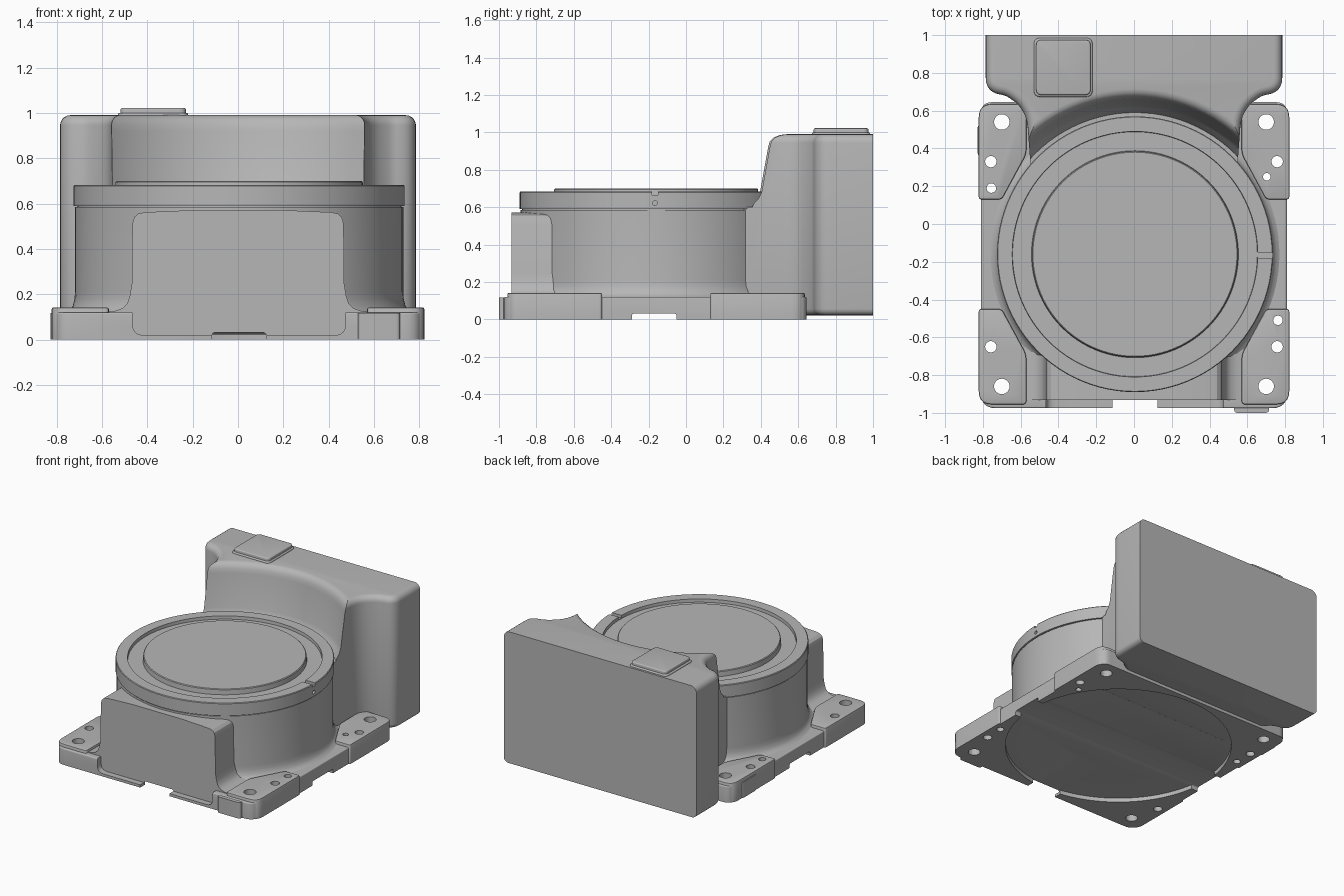
import bpy, bmesh, math
from mathutils import Vector

if "Cube" in bpy.data.objects:
    bpy.data.objects.remove(bpy.data.objects["Cube"])

CX, CY = 0.005, -0.16          # drum axis
grey = bpy.data.materials.new("cast_grey")
grey.diffuse_color = (0.47, 0.47, 0.47, 1)
grey.use_nodes = True
grey.node_tree.nodes["Principled BSDF"].inputs["Base Color"].default_value = grey.diffuse_color


def finish(name, bm):
    bmesh.ops.recalc_face_normals(bm, faces=bm.faces)
    mesh = bpy.data.meshes.new(name)
    bm.to_mesh(mesh)
    bm.free()
    mesh.materials.append(grey)
    ob = bpy.data.objects.new(name, mesh)
    bpy.context.collection.objects.link(ob)
    return ob


def rounded(pts, n=6):
    """Outline from (x, y, corner size) points."""
    out = []
    for i, (x, y, r) in enumerate(pts):
        p = Vector((x, y))
        if r == 0:
            out.append(p)
            continue
        a = p + (Vector(pts[i - 1][:2]) - p).normalized() * r
        b = p + (Vector(pts[(i + 1) % len(pts)][:2]) - p).normalized() * r
        for k in range(n + 1):
            t = k / n
            out.append(a * (1 - t) ** 2 + p * 2 * t * (1 - t) + b * t * t)
    return out


def circle(x, y, r, n=32):
    return [(x + r * math.cos(2 * math.pi * i / n), y + r * math.sin(2 * math.pi * i / n)) for i in range(n)]


def rect(x0, x1, y0, y1, r=0):
    return rounded([(x0, y0, r), (x1, y0, r), (x1, y1, r), (x0, y1, r)])


def mirrored(pts):
    """Close a right-hand half outline across x = 0."""
    return pts + [(-p[0], *p[1:]) for p in reversed(pts)]


def add_prism(bm, pts, d0, d1, axis='z'):
    place = {'z': lambda u, v, d: (u, v, d),
             'y': lambda u, v, d: (u, d, v),
             'x': lambda u, v, d: (d, u, v)}[axis]
    lo = [bm.verts.new(place(p[0], p[1], d0)) for p in pts]
    hi = [bm.verts.new(place(p[0], p[1], d1)) for p in pts]
    bm.faces.new(lo)
    bm.faces.new(hi)
    n = len(pts)
    for i in range(n):
        j = (i + 1) % n
        bm.faces.new((lo[i], lo[j], hi[j], hi[i]))


def round_rim(bm, z, size, segs=4, y_limit=9):
    """Round the edges lying at height z, except those on the flat back."""
    bmesh.ops.recalc_face_normals(bm, faces=bm.faces)
    edges = [e for e in bm.edges if all(abs(v.co.z - z) < 1e-4 for v in e.verts)
             and not all(v.co.y > y_limit for v in e.verts)]
    bmesh.ops.bevel(bm, geom=edges, offset=size, segments=segs, profile=0.5,
                    affect='EDGES', clamp_overlap=False)


def prism(name, pts, d0, d1, axis='z', rim=0):
    bm = bmesh.new()
    add_prism(bm, pts, d0, d1, axis)
    if rim:
        round_rim(bm, d1, rim)
    return finish(name, bm)


def lathe(name, profile, n=96):
    """Closed solid of revolution; profile starts and ends on the axis."""
    bm = bmesh.new()
    rings = []
    for r, z in profile:
        if r == 0:
            rings.append([bm.verts.new((CX, CY, z))] * n)
        else:
            rings.append([bm.verts.new((x, y, z)) for x, y in circle(CX, CY, r, n)])
    for a, b in zip(rings, rings[1:]):
        for i in range(n):
            j = (i + 1) % n
            bm.faces.new(list(dict.fromkeys((a[i], a[j], b[j], b[i]))))
    return finish(name, bm)


def cut(obs, cutters):
    for ob in obs:
        bpy.context.view_layer.objects.active = ob
        for c in cutters:
            m = ob.modifiers.new("cut", 'BOOLEAN')
            m.operation, m.solver, m.object = 'DIFFERENCE', 'EXACT', c
            bpy.ops.object.modifier_apply(modifier=m.name)
    for c in cutters:
        bpy.data.objects.remove(c)


# base plate
base = prism("base_plate", rounded(mirrored([(0.81, -0.975, 0.08), (0.81, 0.645, 0.06)])), 0, 0.12, rim=0.008)

# four raised mounting pads, mirrored left-right and front-back
bm = bmesh.new()
pad = rounded([(0.57, 0.635, 0.02), (0.57, 0.37, 0.03), (0.70, 0.13, 0.02), (0.822, 0.13, 0.015), (0.822, 0.635, 0.07)])
for sx in (1, -1):
    for sy in (1, -1):
        add_prism(bm, [(p.x * sx, CY + (p.y - CY) * sy) for p in pad], 0, 0.142)
round_rim(bm, 0.142, 0.008, 2)
pads = finish("mounting_pads", bm)

# small locating tabs on the front and left edges
front_tab = prism("front_tab", rounded([(0.53, -0.9, 0), (0.53, -1, 0.02), (0.715, -1, 0.02), (0.715, -0.9, 0)]), 0, 0.117)
left_tab = prism("left_tab", rounded([(-0.78, 0.35, 0), (-0.828, 0.36, 0.02), (-0.828, 0.52, 0.01), (-0.78, 0.53, 0)]), 0, 0.117)

# bolt holes, round underside recess with channels, and front lip step
holes = [(sx * 0.70, y, 0.041) for sx in (1, -1) for y in (0.54, -0.86)]
holes += [(sx * 0.758, y, 0.03) for sx in (1, -1) for y in (0.33, -0.65)]
holes += [(0.703, 0.25, 0.02), (0.762, -0.51, 0.025), (-0.755, 0.19, 0.025)]
cutters = [prism("hole_cutter", circle(*h), -0.1, 0.3) for h in holes]
cutters += [prism("recess_cutter", circle(CX, CY, 0.77, 96), -0.1, 0.03),
            prism("side_channel_cutter", rect(-0.29, -0.05, -0.1, 0.031, 0.015), -1, 1, 'x'),
            prism("front_channel_cutter", rect(-0.115, 0.125, -0.1, 0.031, 0.015), -1.2, -0.5, 'y'),
            prism("lip_cutter", rect(-0.465, 0.475, 0.02, 0.3, 0.05), -1.2, -0.93, 'y')]
cut([base, pads], cutters)

# round drum body with flared foot
drum = lathe("drum_body", [(0, 0.1), (0.765, 0.1), (0.765, 0.12), (0.748, 0.13), (0.734, 0.148), (0.726, 0.18),
                           (0.724, 0.21), (0.724, 0.584), (0, 0.584)])

# turntable ring with groove and raised centre disc
ring = lathe("top_ring", [(0, 0.575), (0.716, 0.575), (0.716, 0.59), (0.73, 0.59), (0.73, 0.678), (0.726, 0.683),
                          (0.65, 0.683), (0.648, 0.66), (0.548, 0.66), (0.545, 0.695), (0.54, 0.70), (0, 0.70)])
cut([ring], [prism("slot_cutter", rect(0.64, 0.8, -0.182, -0.15), 0.664, 0.8),
             prism("pin_hole_cutter", circle(-0.166, 0.622, 0.013, 16), 0.70, 0.8, 'x')])

# front housing with filleted foot
half = [(0.58, 0.06), (0.58, 0.122), (0.545, 0.126), (0.51, 0.138), (0.488, 0.16), (0.477, 0.195),
        (0.468, 0.25), (0.466, 0.51), (0.458, 0.54), (0.44, 0.556), (0.41, 0.562), (0.2, 0.571)]
prism("front_housing", mirrored(half), -0.932, -0.2, 'y')

# rear tower, rounded top and bottom rims, scooped out around the turntable
bm = bmesh.new()
outline = mirrored([(0.785, 1, 0), (0.785, 0.70, 0.075), (0.68, 0.68, 0.02), (0.57, 0.61, 0.10), (0.547, 0.30, 0)])
add_prism(bm, rounded(outline), 0.022, 0.99)
round_rim(bm, 0.99, 0.045, 5, 0.999)
round_rim(bm, 0.022, 0.035, 4, 0.999)
tower = finish("rear_tower", bm)
scoop = lathe("scoop_cutter", [(0, 0.6), (0.75, 0.6), (0.757, 0.62), (0.775, 0.645), (0.788, 0.68), (0.822, 0.92),
                               (0.828, 0.95), (0.84, 0.973), (0.857, 0.986), (0.88, 0.991), (0.9, 1.1), (0, 1.1)])
cut([tower], [scoop])

# raised cover on the tower top
prism("top_cover", rect(-0.53, -0.22, 0.673, 0.985, 0.035), 0.98, 1.0, rim=0.008)
prism("top_cover_plate", rect(-0.518, -0.23, 0.683, 0.975, 0.03), 0.985, 1.022, rim=0.008)

# smooth shading with sharp edges kept
for ob in bpy.context.scene.objects:
    ob.select_set(True)
    bpy.context.view_layer.objects.active = ob
bpy.ops.object.shade_smooth_by_angle(angle=math.radians(30))
